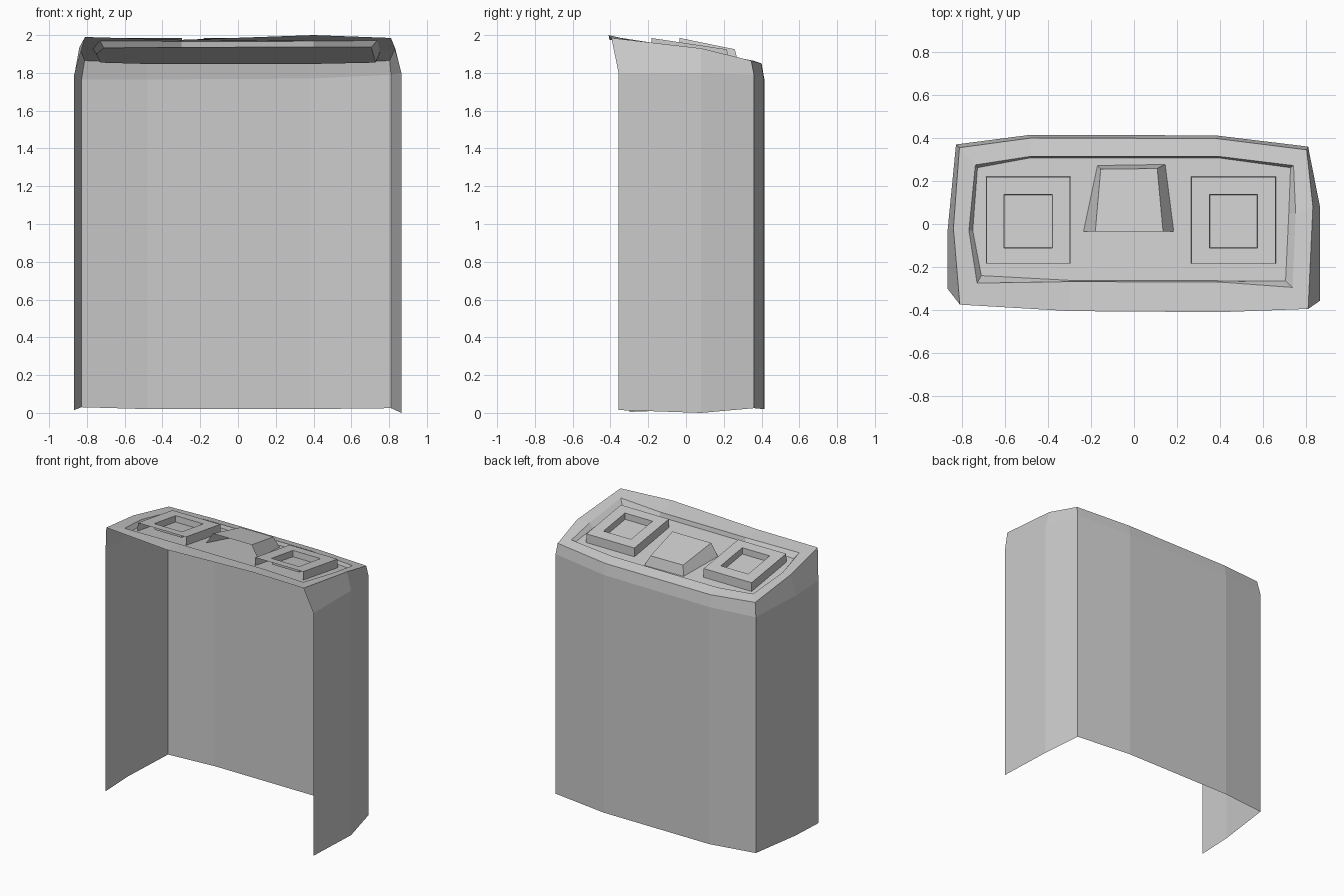
import bpy, bmesh

if "Cube" in bpy.data.objects:
    bpy.data.objects.remove(bpy.data.objects["Cube"])


def make(name, build):
    bm = bmesh.new()
    build(bm)
    mesh = bpy.data.meshes.new(name)
    bm.to_mesh(mesh)
    bm.free()
    obj = bpy.data.objects.new(name, mesh)
    bpy.context.collection.objects.link(obj)
    return obj


def bridge(bm, a, b, closed=True, skip=()):
    n = len(a)
    for i in range(n if closed else n - 1):
        if i not in skip:
            j = (i + 1) % n
            bm.faces.new((a[i], a[j], b[j], b[i]))


def ring(bm, pts, z):
    """Points in plan, with the height given as a function of y."""
    return [bm.verts.new((x, y, z(y))) for x, y in pts]


# sloping surfaces, highest at the front
def rim_z(y): return 1.923 - 0.165 * y
def floor_z(y): return 1.895 - 0.155 * y
def pad_z(y): return 1.957 - 0.15 * y
def dish_z(y): return pad_z(y) - 0.045
def hump_z(y): return 1.978 - 0.205 * y


# outer shell: left, back and right walls, open at the front and bottom
# x, y, bottom z, bend z
WALL = [(0.865, -0.357, 0.015, 1.80), (0.865, 0.08, 0.0, 1.80), (0.81, 0.36, 0.025, 1.79),
        (0.38, 0.412, 0.02, 1.77), (-0.48, 0.415, 0.02, 1.765), (-0.828, 0.37, 0.03, 1.765),
        (-0.868, -0.04, 0.015, 1.78), (-0.868, -0.30, 0.005, 1.79)]
TOP = [(0.81, -0.395, 1.985), (0.832, 0.08, 1.93), (0.803, 0.345, 1.865), (0.38, 0.398, 1.85),
       (-0.48, 0.40, 1.85), (-0.812, 0.355, 1.865), (-0.84, -0.02, 1.935), (-0.81, -0.375, 1.99),
       (-0.3, -0.405, 1.975), (0.4, -0.41, 2.0)]
INNER = [(0.738, -0.295), (0.752, 0.05), (0.742, 0.272), (0.39, 0.315), (-0.48, 0.315),
         (-0.738, 0.275), (-0.768, -0.03), (-0.73, -0.275), (-0.3, -0.268), (0.4, -0.27)]
FLOOR = [(0.705, -0.265), (0.72, 0.05), (0.728, 0.262), (0.39, 0.308), (-0.48, 0.308),
         (-0.728, 0.262), (-0.75, -0.03), (-0.71, -0.24), (-0.3, -0.262), (0.4, -0.264)]


def shell(bm):
    low = [bm.verts.new((x, y, z)) for x, y, z, _ in WALL]
    bend = [bm.verts.new((x, y, z)) for x, y, _, z in WALL]
    top = [bm.verts.new(p) for p in TOP]
    inner = ring(bm, INNER, rim_z)
    floor = ring(bm, FLOOR, floor_z)
    bridge(bm, low, bend, closed=False)
    bridge(bm, bend, top[:len(bend)], closed=False)
    bridge(bm, top, inner)
    bridge(bm, inner, floor)
    bm.faces.new(floor)


make("shell_with_recessed_lid", shell)


def rect(x0, x1, y0, y1):
    return [(x0, y0), (x1, y0), (x1, y1), (x0, y1)]


# square raised pads with a sunken dish, front side open
def pad(cx):
    def build(bm):
        base = ring(bm, rect(cx - 0.197, cx + 0.197, -0.185, 0.22), floor_z)
        top = ring(bm, rect(cx - 0.195, cx + 0.195, -0.183, 0.218), pad_z)
        edge = ring(bm, rect(cx - 0.112, cx + 0.112, -0.112, 0.138), pad_z)
        dish = ring(bm, rect(cx - 0.11, cx + 0.11, -0.11, 0.134), dish_z)
        bridge(bm, base, top, skip=(0,))
        bridge(bm, top, edge)
        bridge(bm, edge, dish)
        bm.faces.new(dish)
    return build


make("left_pad", pad(-0.492))
make("right_pad", pad(0.463))


# central tapered hump, front side open
def hump(bm):
    base = ring(bm, [(-0.235, -0.035), (0.185, -0.035), (0.145, 0.277), (-0.17, 0.272)], floor_z)
    top = ring(bm, [(-0.18, -0.035), (0.135, -0.035), (0.108, 0.258), (-0.155, 0.255)], hump_z)
    bridge(bm, base, top, skip=(0,))
    bm.faces.new(top)


make("centre_hump", hump)
